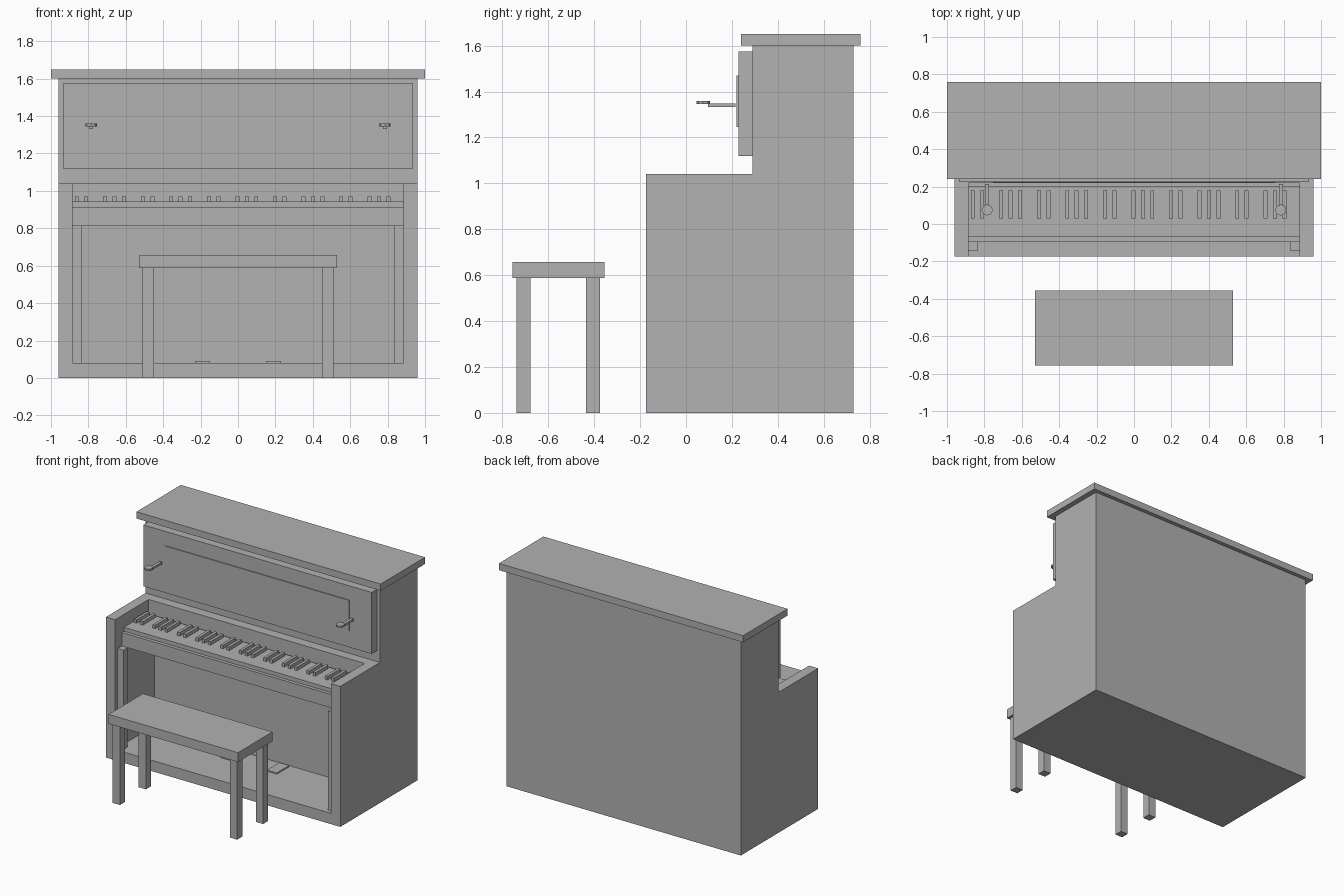
import bpy
import bmesh
from mathutils import Vector

cube = bpy.data.objects.get("Cube")
if cube:
    bpy.data.objects.remove(cube, do_unlink=True)

grey = bpy.data.materials.new("plain_grey")
grey.use_nodes = True
colour = (0.445, 0.445, 0.445, 1)
grey.diffuse_color = colour
grey.node_tree.nodes["Principled BSDF"].inputs["Base Color"].default_value = colour


def finish(name, bm):
    bmesh.ops.recalc_face_normals(bm, faces=bm.faces)
    mesh = bpy.data.meshes.new(name)
    bm.to_mesh(mesh)
    bm.free()
    mesh.materials.append(grey)
    obj = bpy.data.objects.new(name, mesh)
    bpy.context.collection.objects.link(obj)
    return obj


def box(name, x, y, z):
    """Box from (low, high) ranges on each axis."""
    bm = bmesh.new()
    bmesh.ops.create_cube(bm, size=1)
    for v in bm.verts:
        v.co = [r[0] if c < 0 else r[1] for c, r in zip(v.co, (x, y, z))]
    return finish(name, bm)


def extrude_x(name, profile, half):
    """Side profile of (y, z) points extruded across the width."""
    bm = bmesh.new()
    face = bm.faces.new([bm.verts.new((-half, y, z)) for y, z in profile])
    out = bmesh.ops.extrude_face_region(bm, geom=[face])["geom"]
    bmesh.ops.translate(bm, vec=Vector((2 * half, 0, 0)),
                        verts=[g for g in out if isinstance(g, bmesh.types.BMVert)])
    return finish(name, bm)


# Cabinet: stepped body with the key well and knee space cut out
cabinet = extrude_x("cabinet", [(-0.175, 0), (0.73, 0), (0.73, 1.6), (0.29, 1.6),
                                (0.29, 1.04), (-0.175, 1.04)], 0.96)
cutter = extrude_x("recess_cutter", [(-0.4, 0.08), (0.285, 0.08), (0.285, 0.815),
                                     (-0.095, 0.815), (-0.095, 0.915), (0.218, 0.915),
                                     (0.218, 1.2), (-0.4, 1.2)], 0.885)
cutter.hide_render = True
mod = cabinet.modifiers.new("recess", "BOOLEAN")
mod.operation = "DIFFERENCE"
mod.solver = "EXACT"
mod.object = cutter
bpy.context.view_layer.objects.active = cabinet
bpy.ops.object.modifier_apply(modifier=mod.name)
bpy.data.objects.remove(cutter, do_unlink=True)

# Lid, upper front panel and its thin raised plate
box("lid", (-1, 1), (0.24, 0.76), (1.6, 1.65))
box("upper_panel", (-0.935, 0.935), (0.228, 0.29), (1.12, 1.575))
box("panel_plate", (-0.755, 0.755), (0.221, 0.228), (1.245, 1.47))

# Keyboard: white key block and black keys in groups of two and three
box("white_keys", (-0.885, 0.885), (-0.07, 0.2), (0.915, 0.944))
pitch = 0.0505
for octave in range(5):
    for step in (0, 1, 3, 4, 5):
        x = -0.862 + pitch * (7 * octave + step)
        box("black_key", (x - 0.0105, x + 0.0105), (0.03, 0.18), (0.944, 0.97))

for side, word in ((-1, "right"), (1, "left")):
    def span(a, b):
        return tuple(sorted((side * a, side * b)))

    # Front posts and pedals
    box(word + "_post", span(0.838, 0.885), (-0.145, -0.095), (0.08, 0.815))
    box(word + "_pedal", span(0.15, 0.23), (0.125, 0.27), (0.08, 0.09))

    # Candle bracket: arm with an octagonal dish
    box(word + "_candle_arm", span(0.774, 0.796), (0.095, 0.215), (1.332, 1.348))
    bm = bmesh.new()
    bmesh.ops.create_cone(bm, cap_ends=True, segments=8, radius1=0.03, radius2=0.03, depth=0.014)
    bmesh.ops.translate(bm, vec=Vector((side * 0.785, 0.075, 1.352)), verts=bm.verts)
    finish(word + "_candle_dish", bm)

    # Bench legs
    for place, y in (("front", -0.738), ("back", -0.435)):
        box(word + "_" + place + "_bench_leg", span(0.45, 0.51), (y, y + 0.06), (0, 0.59))

# Bench seat
box("bench_seat", (-0.53, 0.53), (-0.757, -0.355), (0.587, 0.657))
